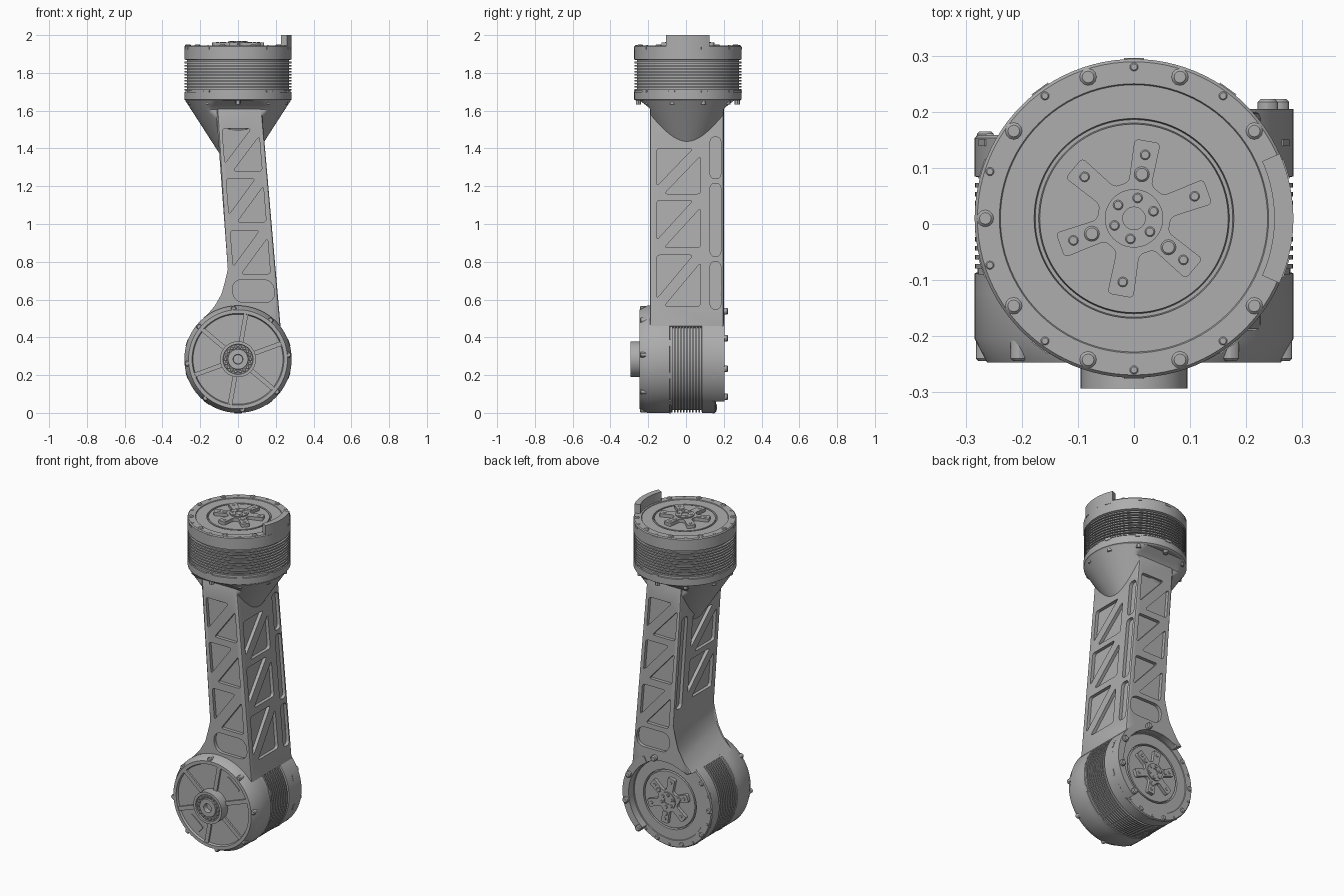
import bpy, bmesh, math
from math import cos, sin, pi, radians
from mathutils import Matrix, Vector

if "Cube" in bpy.data.objects:
    bpy.data.objects.remove(bpy.data.objects["Cube"])

metal = bpy.data.materials.new("machined_grey")
metal.use_nodes = True
GREY = (0.42, 0.42, 0.42, 1)
metal.diffuse_color = GREY
metal.node_tree.nodes["Principled BSDF"].inputs["Base Color"].default_value = GREY


def shade(mesh):
    mesh.polygons.foreach_set("use_smooth", [True] * len(mesh.polygons))
    mesh.set_sharp_from_angle(angle=radians(30))


def finish(bm, name):
    bmesh.ops.recalc_face_normals(bm, faces=bm.faces)
    mesh = bpy.data.meshes.new(name)
    bm.to_mesh(mesh)
    bm.free()
    mesh.materials.append(metal)
    shade(mesh)
    obj = bpy.data.objects.new(name, mesh)
    bpy.context.collection.objects.link(obj)
    return obj


def spin(bm, profile, matrix, steps):
    """Revolve (radius, height) points about the local z axis."""
    part = bmesh.new()
    verts = [part.verts.new((r, 0, h)) for r, h in profile]
    edges = [part.edges.new(pair) for pair in zip(verts, verts[1:])]
    bmesh.ops.spin(part, geom=verts + edges, axis=(0, 0, 1), cent=(0, 0, 0),
                   angle=2 * pi, steps=steps, use_merge=True)
    bmesh.ops.remove_doubles(part, verts=part.verts, dist=1e-5)
    part.transform(matrix)
    temp = bpy.data.meshes.new("temp")
    part.to_mesh(temp)
    part.free()
    bm.from_mesh(temp)
    bpy.data.meshes.remove(temp)


def lathe(name, profile, matrix, steps=96):
    bm = bmesh.new()
    spin(bm, profile, matrix, steps)
    return finish(bm, name)


def studs(name, spots, radius, low, high, matrix, steps=12):
    """Small round heads at (u, v) spots, chamfered at the top."""
    bm = bmesh.new()
    edge = min(radius, high - low) * 0.3
    profile = [(0, low), (radius, low), (radius, high - edge), (radius - edge, high), (0, high)]
    for u, v in spots:
        spin(bm, profile, matrix @ Matrix.Translation((u, v, 0)), steps)
    return finish(bm, name)


def add_prism(bm, points, low, high, place, rounding=0):
    """Extrude a flat outline with optional rounded corners."""
    part = bmesh.new()
    part.faces.new([part.verts.new((u, v, 0)) for u, v in points])
    if rounding:
        bmesh.ops.bevel(part, geom=part.verts[:], offset=rounding, segments=4,
                        profile=0.5, affect='VERTICES')
    outline = [v.co.copy() for v in part.faces[:][0].verts]
    part.free()
    rings = [[bm.verts.new(place(p.x, p.y, d)) for p in outline] for d in (low, high)]
    bm.faces.new(rings[0])
    bm.faces.new(rings[1][::-1])
    for i in range(len(outline)):
        j = (i + 1) % len(outline)
        bm.faces.new((rings[0][i], rings[1][i], rings[1][j], rings[0][j]))


def on(matrix):
    return lambda u, v, d: matrix @ Vector((u, v, d))


def polar(radius, degrees):
    return radius * cos(radians(degrees)), radius * sin(radians(degrees))


def circle(radius, angles):
    return [polar(radius, a) for a in angles]


def sector(inner, outer, start, stop, count=20):
    angles = [start + (stop - start) * i / count for i in range(count + 1)]
    return circle(outer, angles) + circle(inner, angles[::-1])


def rect(u0, u1, v0, v1):
    return [(u0, v0), (u1, v0), (u1, v1), (u0, v1)]


R = 0.284
SIXTHS = range(20, 380, 60)


# Finned actuator drum with a spoked output face
def actuator(name, m):
    profile = [(0, 0), (0.275, 0), (R, 0.006), (R, 0.045), (0.279, 0.047), (0.279, 0.054)]
    for i in range(10):
        h = 0.054 + i * 0.016
        profile += [(R - 0.001, h), (R - 0.001, h + 0.008), (0.27, h + 0.008), (0.27, h + 0.016)]
    profile += [(R, 0.218), (R, 0.286), (0.279, 0.292), (0.24, 0.292), (0.238, 0.288),
                (0.178, 0.288), (0.176, 0.27), (0.17, 0.27), (0.168, 0.288), (0, 0.288)]
    lathe(name + "_drum", profile, m)

    star = []
    for a in SIXTHS:
        star += [polar(0.066, a - 18), polar(0.142, a - 9.5),
                 polar(0.142, a + 9.5), polar(0.066, a + 18)]
    bm = bmesh.new()
    add_prism(bm, star, 0.28, 0.308, on(m), 0.008)
    finish(bm, name + "_output_star")
    lathe(name + "_output_hub", [(0, 0.3), (0.052, 0.3), (0.052, 0.314), (0.02, 0.314),
                                 (0.02, 0.309), (0, 0.309)], m, 48)
    studs(name + "_hub_screws", circle(0.037, SIXTHS), 0.009, 0.31, 0.317, m)
    studs(name + "_arm_pins", circle(0.115, SIXTHS), 0.01, 0.3, 0.31, m)
    studs(name + "_dowels", circle(0.08, SIXTHS[1::2]), 0.015, 0.28, 0.311, m, 20)
    rim = [18, -18] + list(range(36, 360, 36))
    studs(name + "_rim_bolts", circle(0.265, rim), 0.015, 0.28, 0.298, m)
    studs(name + "_rim_plugs", circle(0.27, range(54, 360, 36)), 0.008, 0.28, 0.294, m)
    # Small lugs around both rims
    bm = bmesh.new()
    for a in range(0, 360, 36):
        turn = m @ Matrix.Rotation(radians(a + 18), 4, 'Z')
        for h in (0.042, 0.272):
            add_prism(bm, rect(R - 0.01, R + 0.002, -0.018, 0.018), h, h + 0.012, on(turn))
    finish(bm, name + "_rim_lugs")


top = Matrix.Translation((0, 0.01, 1.653))
axle = Matrix.Translation((0, 0, R))
rear = axle @ Matrix.Rotation(-pi / 2, 4, 'X')
front = axle @ Matrix.Rotation(pi / 2, 4, 'X')
actuator("upper", top)
actuator("lower", rear @ Matrix.Translation((0, 0, -0.133)))

# Curved stop on the upper drum and its bolts underneath
bm = bmesh.new()
add_prism(bm, sector(0.25, R, -24, 24), 0.28, 0.347, on(top))
finish(bm, "upper_stop")
studs("neck_bolts", circle(0.262, range(18, 378, 36)), 0.014, -0.02, 0.01, top)

# Bolted stop flange on the lower drum, below the arm
bm = bmesh.new()
add_prism(bm, sector(0.243, R, -60, 52), 0.15, 0.205, on(rear))
finish(bm, "lower_flange")
studs("flange_bolts", circle(0.263, (49, 11, -25, -75)), 0.018, 0.19, 0.223, rear)

# Front cover with spokes, bearing and bolts
lathe("front_cover", [(0, 0.12), (R, 0.12), (R, 0.205), (0.262, 0.247), (0.243, 0.247),
                      (0.238, 0.234), (0, 0.234)], front)
bm = bmesh.new()
for a in SIXTHS:
    turn = front @ Matrix.Rotation(radians(a), 4, 'Z')
    add_prism(bm, rect(0.08, 0.243, -0.012, 0.012), 0.22, 0.245, on(turn))
finish(bm, "cover_spokes")
bm = bmesh.new()
for a in (50, 230):
    turn = front @ Matrix.Rotation(radians(a), 4, 'Z')
    add_prism(bm, rect(0.165, 0.215, -0.05, 0.05), 0.23, 0.239, on(turn), 0.008)
finish(bm, "cover_plates")
lathe("front_bearing", [(0, 0.22), (0.095, 0.22), (0.095, 0.293), (0.08, 0.293), (0.078, 0.284),
                        (0.055, 0.284), (0.053, 0.293), (0.026, 0.293), (0.024, 0.265),
                        (0, 0.265)], front, 64)
studs("bearing_rollers", circle(0.066, range(0, 360, 20)), 0.009, 0.28, 0.292, front)
studs("cover_bolts", circle(0.268, range(5, 365, 45)), 0.015, 0.2, 0.244, front)


# Tapered arm: sloped left and right edges as functions of height
def low_x(z):
    return -0.105 + (1.45 - z) * 0.074


def high_x(z):
    return 0.137 + (1.47 - z) * 0.0875


def mid_x(z):
    return (low_x(z) + high_x(z)) / 2


Y0, Y1 = -0.19, 0.2
saddle = [(x, z + R) for x, z in circle(0.245, range(125, 35, -8))]
outline = [(low_x(1.62), 1.62), (low_x(0.76), 0.76), (-0.06, 0.69), (-0.078, 0.625),
           (-0.115, 0.56), (-0.18, 0.505)]
outline += saddle + [(0.225, 0.46), (high_x(1.62), 1.62)]
bm = bmesh.new()
add_prism(bm, outline, Y0, Y1, lambda u, v, d: Vector((u, d, v)))
rims = [e for e in bm.edges if abs(e.verts[0].co.y - e.verts[1].co.y) < 1e-6]
bmesh.ops.bevel(bm, geom=rims, offset=0.01, segments=2, profile=0.5, affect='EDGES')
arm = finish(bm, "arm")

# Truss pockets cut into the four arm faces
pockets = bmesh.new()


def pocket(points, place, rounding):
    add_prism(pockets, points, -0.03, 0.02, place, rounding)


def truss(place, u0, u1, rows):
    gap = 0.04
    for z0, z1 in rows:
        pocket([(u0, z0 + gap), (u1 - gap, z1), (u0, z1)], place, 0.016)
        pocket([(u0 + gap, z0), (u1, z0), (u1, z1 - gap)], place, 0.016)


front_face = lambda u, z, d: Vector((mid_x(z) + u, Y0 + d, z))
back_face = lambda u, z, d: Vector((mid_x(z) - u, Y1 - d, z))
right_face = lambda u, z, d: Vector((high_x(z) - d, u, z))
left_face = lambda u, z, d: Vector((low_x(z) + d, -u, z))
for face in (front_face, back_face):
    truss(face, -0.097, 0.097, [(1.28, 1.505), (1.01, 1.24), (0.735, 0.965)])
    pocket(rect(-0.11, 0.11, 0.585, 0.705), face, 0.05)
side_rows = [(1.16, 1.4), (0.875, 1.125), (0.565, 0.835)]
truss(right_face, -0.155, 0.077, side_rows)
truss(left_face, -0.077, 0.155, side_rows[:2])
for z0, z1 in ((1.24, 1.46), (0.83, 1.215), (0.55, 0.8)):
    pocket(rect(0.128, 0.184, z0, z1), right_face, 0.022)
pocket(rect(-0.184, -0.128, 0.85, 1.42), left_face, 0.022)
cutter = finish(pockets, "pocket_cutter")
cutter.hide_render = True

cut = arm.modifiers.new("pockets", 'BOOLEAN')
cut.operation = 'DIFFERENCE'
cut.solver = 'EXACT'
cut.object = cutter
graph = bpy.context.evaluated_depsgraph_get()
carved = bpy.data.meshes.new_from_object(arm.evaluated_get(graph))
arm.modifiers.clear()
arm.data = carved
shade(carved)
bpy.data.objects.remove(cutter)

# Conical neck, flattened to the arm's front and back planes
cone = [(0, 1.36)] + [(0.09 + 0.19 * i / 24, 1.36 + 0.295 * i / 24) for i in range(25)] + [(0, 1.655)]
neck = lathe("neck", cone, Matrix.Translation((0, 0.005, 0)), 128)
for v in neck.data.vertices:
    reach = 0.193 + max(0, v.co.z - 1.61) * 1.3
    v.co.y = 0.005 + max(-reach, min(reach, v.co.y - 0.005))
shade(neck.data)
